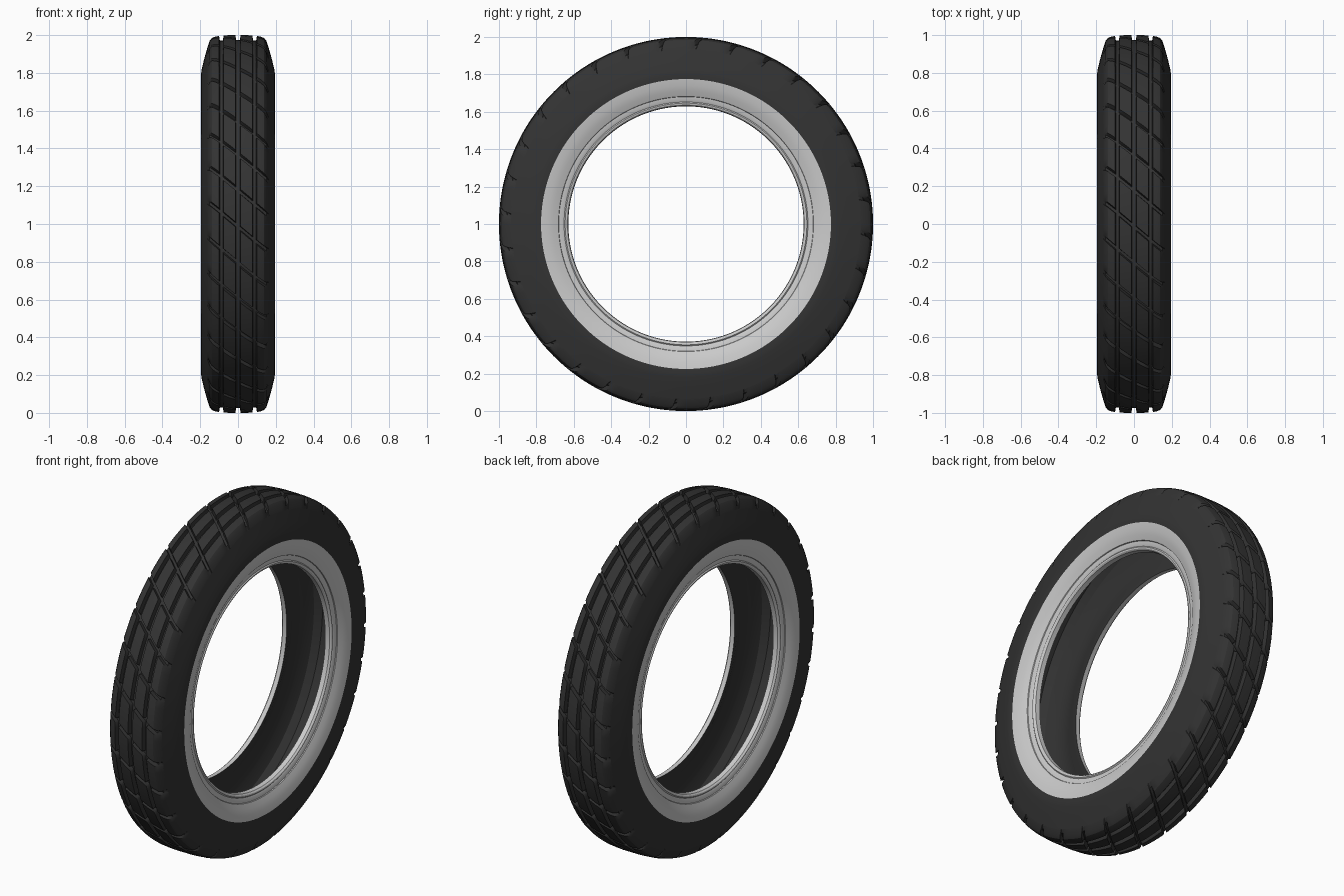
import bpy, bmesh, math

cube = bpy.data.objects.get("Cube")
if cube:
    bpy.data.objects.remove(cube)


def make_material(name, value):
    mat = bpy.data.materials.new(name)
    mat.use_nodes = True
    color = (value, value, value, 1)
    mat.diffuse_color = color
    bsdf = mat.node_tree.nodes["Principled BSDF"]
    bsdf.inputs["Base Color"].default_value = color
    bsdf.inputs["Roughness"].default_value = 0.7
    return mat


rubber = make_material("black rubber", 0.033)
white = make_material("whitewall", 0.6)
SEGMENTS = 160
PITCHES = 32


def wheel_point(x, radius, angle):
    return (x, -radius * math.cos(angle), 1 + radius * math.sin(angle))


def skin(name, rings, mat):
    """Join a list of closed vertex rings into a smooth shaded band."""
    bm = bmesh.new()
    rows = [[bm.verts.new(p) for p in ring] for ring in rings]
    count = len(rows[0])
    for a, b in zip(rows, rows[1:]):
        for i in range(count):
            j = (i + 1) % count
            bm.faces.new((a[i], a[j], b[j], b[i]))
    mesh = bpy.data.meshes.new(name)
    bm.to_mesh(mesh)
    bm.free()
    mesh.materials.append(mat)
    obj = bpy.data.objects.new(name, mesh)
    bpy.context.collection.objects.link(obj)
    bpy.ops.object.select_all(action='DESELECT')
    obj.select_set(True)
    bpy.context.view_layer.objects.active = obj
    bpy.ops.object.shade_smooth_by_angle(angle=math.radians(28))
    return obj


def lathe(name, profile, mat, side=1):
    """Spin (x, radius) points around the axle; side=-1 mirrors the part."""
    points = [(x * side, r) for x, r in profile]
    if side < 0:
        points.reverse()
    rings = [[wheel_point(x, r, math.tau * i / SEGMENTS) for i in range(SEGMENTS)]
             for x, r in points]
    return skin(name, rings, mat)


# Tread: rows across the width, with three ring grooves
half = [(0.01, 1, 0), (0.014, 1, 1), (0.045, 1, 1), (0.076, 0.998, 1), (0.08, 0.998, 0),
        (0.096, 0.996, 0), (0.1, 0.996, 1), (0.12, 0.992, 1), (0.138, 0.985, 1),
        (0.15, 0.97, 1), (0.162, 0.935, 2)]
rows = [(-x, r, kind) for x, r, kind in reversed(half)] + half

# Slanted grooves: columns around the tire, sheared across the width
columns = [(0, 1), (0.22, 1), (0.44, 1), (0.66, 1), (0.86, 1), (0.885, 0), (0.975, 0)]
DEPTH = 0.026
rings = []
for x, r, kind in rows:
    ring = []
    for pitch in range(PITCHES):
        for offset, raised in columns:
            angle = math.tau * (pitch + offset) / PITCHES - 0.85 * x
            cut = kind == 0 or (kind == 1 and not raised)
            depth = DEPTH if abs(x) < 0.14 else 0.015
            ring.append(wheel_point(x, r - depth * cut, angle))
    rings.append(ring)
skin("tread", rings, rubber)

# Sidewalls, white bands and beads on both sides
sidewall = [(0.161, 0.938), (0.18, 0.87), (0.192, 0.82), (0.195, 0.8), (0.194, 0.775)]
band = [(0.194, 0.775), (0.189, 0.74), (0.18, 0.71), (0.168, 0.682), (0.163, 0.68),
        (0.161, 0.66), (0.157, 0.652), (0.162, 0.646), (0.16, 0.638),
        (0.152, 0.631), (0.125, 0.629)]
for label, side in (("left", 1), ("right", -1)):
    lathe(label + "_sidewall", list(reversed(sidewall)), rubber, side)
    lathe(label + "_white_band", list(reversed(band)), white, side)

# Hollow inner lining
inner_half = [(0.125, 0.629), (0.13, 0.66), (0.155, 0.72), (0.17, 0.79),
              (0.165, 0.85), (0.145, 0.91), (0.11, 0.94)]
lining = inner_half + [(-x, r) for x, r in reversed(inner_half)]
lathe("inner_lining", lining, rubber)
